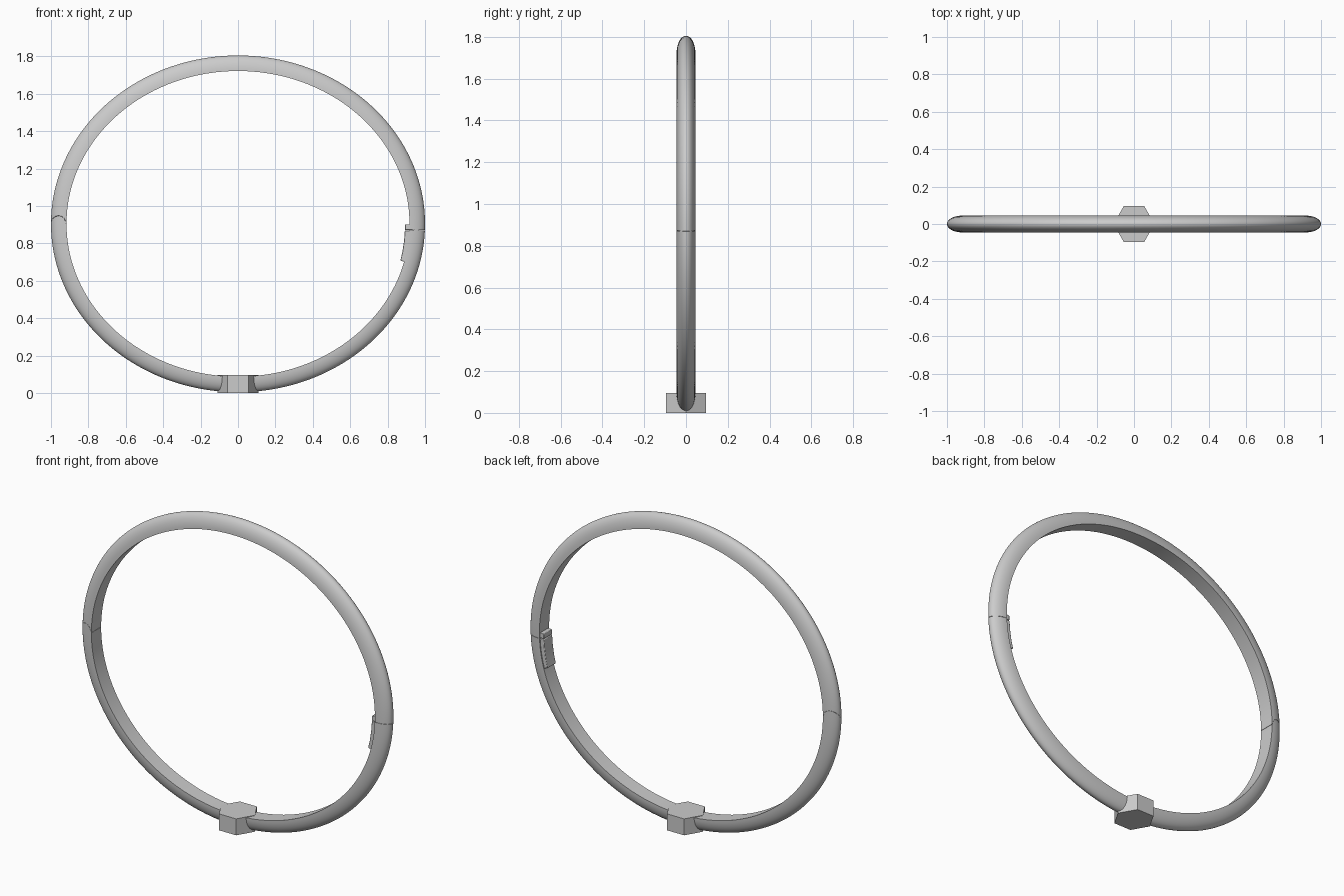
import bpy, bmesh
from math import sin, cos, pi, hypot, radians

if "Cube" in bpy.data.objects:
    bpy.data.objects.remove(bpy.data.objects["Cube"])

A, B, CZ = 1.0, 0.9, 0.905        # outer ellipse half axes and centre height
DEPTH, HALF_W = 0.083, 0.045      # band thickness and half width

# D-shaped section: flat inside, domed outside (inward depth, y)
SECTION = [(DEPTH * (1 - sin(pi * i / 20)), -HALF_W * cos(pi * i / 20)) for i in range(21)]


def add_object(name, bm, angle=35):
    bmesh.ops.recalc_face_normals(bm, faces=bm.faces[:])
    mesh = bpy.data.meshes.new(name)
    bm.to_mesh(mesh)
    bm.free()
    ob = bpy.data.objects.new(name, mesh)
    bpy.context.collection.objects.link(ob)
    bpy.ops.object.select_all(action='DESELECT')
    ob.select_set(True)
    bpy.context.view_layer.objects.active = ob
    bpy.ops.object.shade_smooth_by_angle(angle=radians(angle))
    return ob


def band_point(t, depth, y):
    nx, nz = cos(t) / A, sin(t) / B
    k = depth / hypot(nx, nz)
    return (A * cos(t) - nx * k, y, CZ + B * sin(t) - nz * k)


def band(name, start, end, n=90):
    """Sweep the section; start and end give the angle for each depth."""
    bm = bmesh.new()
    rings = []
    for j in range(n + 1):
        f = j / n
        rings.append([bm.verts.new(band_point(start(d) * (1 - f) + end(d) * f, d, y))
                      for d, y in SECTION])
    m = len(SECTION)
    for a, b in zip(rings, rings[1:]):
        for i in range(m):
            bm.faces.new((a[i], a[(i + 1) % m], b[(i + 1) % m], b[i]))
    bm.faces.new(rings[0])
    bm.faces.new(rings[-1])
    return add_object(name, bm)


def block(name, profile, half_w, bevel):
    """Extrude an x-z profile along y and soften it."""
    bm = bmesh.new()
    face = bm.faces.new([bm.verts.new((x, -half_w, z)) for x, z in profile])
    ext = bmesh.ops.extrude_face_region(bm, geom=[face])
    for v in ext['geom']:
        if isinstance(v, bmesh.types.BMVert):
            v.co.y = half_w
    ob = add_object(name, bm)
    mod = ob.modifiers.new("soft_edges", 'BEVEL')
    mod.width, mod.segments = bevel, 2
    return ob


# Two band halves, meeting at a rounded hinge (left) and a straight seam (right)
def hinge(d):
    return pi - 0.05 * (1 - (2 * d / DEPTH - 1) ** 2) ** 0.5


GAP, SEAM = 0.001, -0.039
band("upper_band", lambda d: SEAM + GAP, lambda d: hinge(d) - GAP)
band("lower_band", lambda d: hinge(d) + GAP, lambda d: 2 * pi + SEAM - GAP)

# Hinge pin hidden inside the left joint
bm = bmesh.new()
bmesh.ops.create_cone(bm, cap_ends=True, segments=24, radius1=0.012, radius2=0.012, depth=0.07)
for v in bm.verts:
    x, y, z = v.co
    v.co = (x - 0.95, z, y + CZ)
add_object("hinge_pin", bm)

# Clasp on the inside of the right seam
block("clasp_catch", [(0.893, 0.872), (0.935, 0.872), (0.935, 0.902), (0.893, 0.902)], 0.038, 0.003)
block("clasp_housing", [(0.868, 0.708), (0.905, 0.697), (0.94, 0.869), (0.892, 0.869),
                        (0.888, 0.815), (0.879, 0.755)], 0.039, 0.003)

# Hexagonal bead at the bottom
bm = bmesh.new()
bmesh.ops.create_cone(bm, cap_ends=True, segments=6, radius1=0.11, radius2=0.11, depth=0.095)
pts = [(0.11 * cos(pi * i / 3), 0.11 * sin(pi * i / 3)) for i in range(6)]
bm.clear()
low = [bm.verts.new((x, y, 0)) for x, y in pts]
top = [bm.verts.new((x, y, 0.096)) for x, y in pts]
bm.faces.new(low)
bm.faces.new(top)
for i in range(6):
    k = (i + 1) % 6
    bm.faces.new((low[i], low[k], top[k], top[i]))
add_object("hex_bead", bm, 20)
